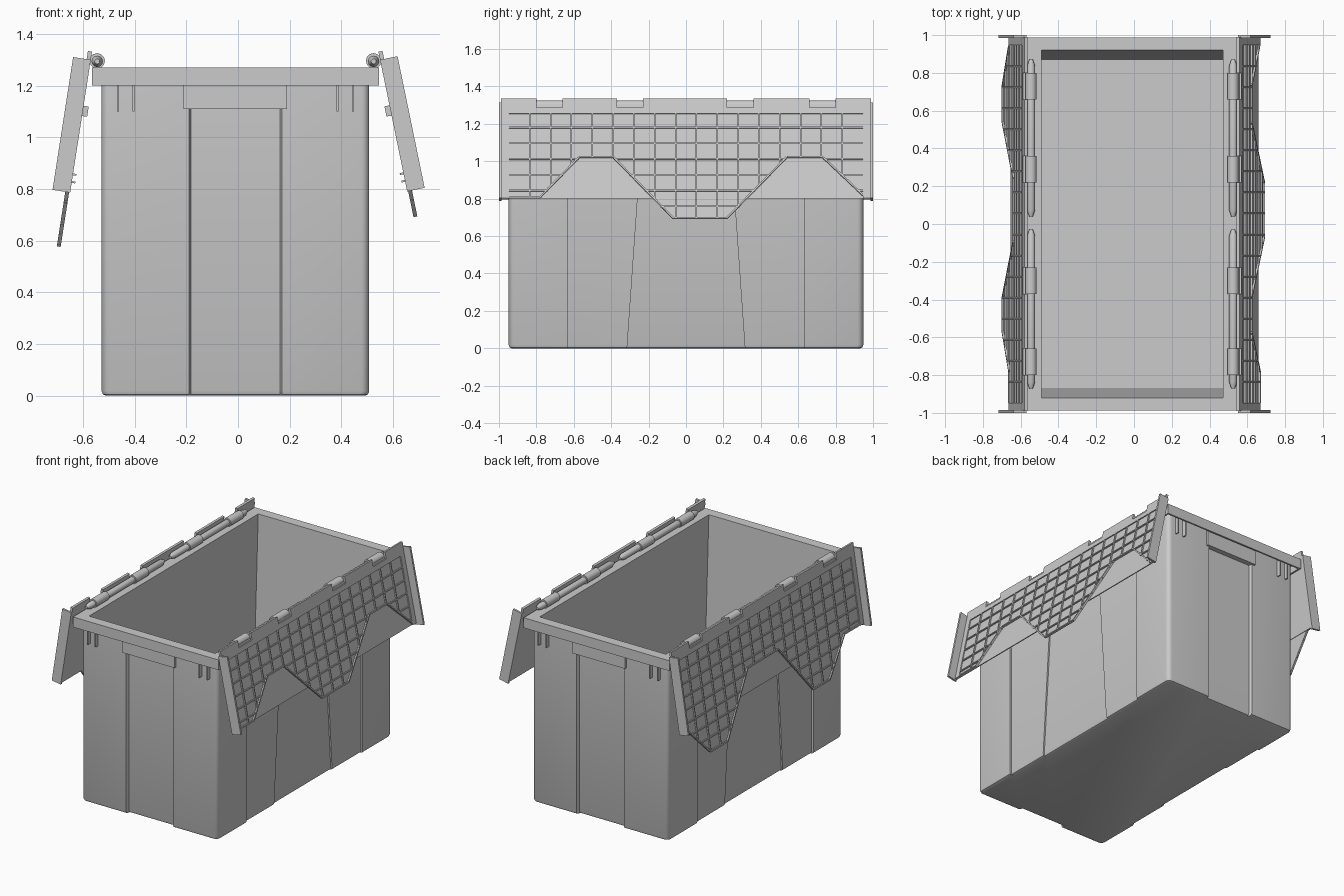
import bpy, bmesh, math
from mathutils import Vector

if "Cube" in bpy.data.objects:
    bpy.data.objects.remove(bpy.data.objects["Cube"])

CX = -0.01  # the tub sits slightly left of the overall centre


def finish(name, bm, smooth=False):
    bmesh.ops.recalc_face_normals(bm, faces=bm.faces[:])
    me = bpy.data.meshes.new(name)
    bm.to_mesh(me)
    bm.free()
    ob = bpy.data.objects.new(name, me)
    bpy.context.collection.objects.link(ob)
    if smooth:
        bpy.ops.object.select_all(action='DESELECT')
        ob.select_set(True)
        bpy.context.view_layer.objects.active = ob
        bpy.ops.object.shade_smooth_by_angle(angle=math.radians(35))
    return ob


def loft(bm, rings, cap_start=False, cap_end=False):
    vs = [[bm.verts.new(p) for p in r] for r in rings]
    n = len(vs[0])
    for a, b in zip(vs, vs[1:]):
        for i in range(n):
            j = (i + 1) % n
            bm.faces.new((a[i], a[j], b[j], b[i]))
    if cap_start:
        bm.faces.new(vs[0][::-1])
    if cap_end:
        bm.faces.new(vs[-1])


def prism(bm, pts, lo, hi, to_world):
    loft(bm, [[to_world(u, v, w) for u, v in pts] for w in (lo, hi)], True, True)


def box(bm, u0, u1, v0, v1, w0, w1, to_world=lambda u, v, w: Vector((u, v, w))):
    prism(bm, [(u0, v0), (u1, v0), (u1, v1), (u0, v1)], w0, w1, to_world)


def rod(bm, x, z, y0, y1, r, n=12, tip=0.0):
    rings = []
    for y, k in ((y0, 0.45), (y0 + tip, 1), (y1 - tip, 1), (y1, 0.45)):
        k = k if tip else 1
        rings.append([(x + r * k * math.cos(2 * math.pi * i / n), y,
                       z + r * k * math.sin(2 * math.pi * i / n)) for i in range(n)])
    if not tip:
        rings = [rings[0], rings[3]]
    loft(bm, rings, True, True)


def rect(hx, hy, z):
    return [(CX + sx * hx, sy * hy, z) for sx, sy in ((1, 1), (-1, 1), (-1, -1), (1, -1))]


def outline(z, e=0.0):
    """Tub cross-section with stepped panels on all four sides."""
    hx, hy, r = 0.518 - e, 0.948 - e, 0.03
    s = 0.315 - 0.07 * z
    q = [(hx - .022, s), (hx - .012, s), (hx - .012, .63), (hx, .63)]
    for i in range(6):
        a = math.pi / 2 * i / 5
        q.append((hx - r + r * math.cos(a), hy - r + r * math.sin(a)))
    q += [(.18, hy), (.172, hy - .022)]
    p = q + [(-x, y) for x, y in q[::-1]]
    p += [(-x, -y) for x, y in q] + [(x, -y) for x, y in q[::-1]]
    return [(CX + x, y, z) for x, y in p]


# Tub outer wall
bm = bmesh.new()
loft(bm, [outline(0, .016), outline(.005, .005), outline(.018), outline(1.25)], True)
finish("tub_outer_wall", bm, True)

# Tub inner lining, with sloping end walls
bm = bmesh.new()
loft(bm, [rect(.48, .868, .025), rect(.48, .92, 1.27)], True)
ob = finish("tub_inner_lining", bm)
ob.data.flip_normals()

# Rim with hollow downturned skirt
bm = bmesh.new()
loft(bm, [rect(.48, .92, 1.27), rect(.555, .988, 1.27), rect(.555, .988, 1.2),
          rect(.543, .976, 1.2), rect(.543, .976, 1.25), rect(.49, .922, 1.25)])
finish("rim", bm)

# Handle plates and short stiffening ribs under the rim at both ends
bm = bmesh.new()
for s in (-1, 1):
    box(bm, CX - .2, CX + .2, *sorted((s * .925, s * .962)), 1.11, 1.25)
    for x in (-.455, -.395, .395, .455):
        box(bm, CX + x - .004, CX + x + .004, *sorted((s * .94, s * .975)), 1.1, 1.25)
finish("end_plates_and_ribs", bm)

KNUCKLES = [(-.8, -.66), (-.37, -.23), (.22, .36), (.66, .8)]


def make_lid(side, top, direction, edge, hinge_x):
    """edge: zigzag lower border as (y, z) from -y to +y."""
    d = Vector((direction[0], 0, direction[1])).normalized()
    n = Vector((-d.z, 0, d.x)) if d.x > 0 else Vector((d.z, 0, -d.x))
    origin = Vector((top[0], 0, top[1]))

    def tw(u, v, w):
        return origin + Vector((0, u, 0)) + d * v + n * w

    prof = [(y, (top[1] - z) / -d.z) for y, z in edge]

    def depth(u):
        for (a, va), (b, vb) in zip(prof, prof[1:]):
            if a <= u <= b:
                return va + (vb - va) * (u - a) / (b - a)
        return 0

    # Base panel, side frame and hinge strip
    bm = bmesh.new()
    box(bm, -.988, .988, 0, .51, 0, .006, tw)
    for s in (-1, 1):
        box(bm, *sorted((s * .947, s * .988)), 0, .51, .004, .016, tw)
    box(bm, -.988, .988, .015, .05, .004, .016, tw)
    ends = [-.99] + [v for k in KNUCKLES for v in k] + [.99]
    for a, b in zip(ends[::2], ends[1::2]):
        box(bm, a, b, -.032, .016, 0, .016, tw)
    # Catches on the face towards the tub
    for u in (-.5, .5):
        box(bm, u - .04, u + .04, .18, .22, -.02, .001, tw)
        box(bm, u - .04, u + .04, .445, .452, -.014, .001, tw)
        box(bm, u - .04, u + .04, .475, .482, -.014, .001, tw)
    finish(side + "_lid_panel", bm)

    # End flanges
    bm = bmesh.new()
    for s in (-1, 1):
        box(bm, *sorted((s * .986, s)), 0, .52, 0, .069, tw)
    finish(side + "_lid_end_flanges", bm)

    # Zigzag plate
    bm = bmesh.new()
    prism(bm, [(prof[0][0], .05)] + prof + [(prof[-1][0], .05)], .004, .009, tw)
    # Raised border following the zigzag
    for (a, va), (b, vb) in zip(prof, prof[1:]):
        t = Vector((b - a, vb - va)).normalized() * .009
        prism(bm, [(a, va), (b, vb), (b + t.y, vb - t.x), (a + t.y, va - t.x)], .004, .019, tw)
    # Vertical ribs
    for i in range(1, 17):
        u = -.947 + i * 1.894 / 17
        box(bm, u - .004, u + .004, .05, depth(u) - .003, .006, .018, tw)
    # Horizontal ribs, clipped to the zigzag
    for i in range(8):
        v = .125 + i * .086
        cuts = [prof[0][0]] if prof[0][1] > v else []
        for (a, va), (b, vb) in zip(prof, prof[1:]):
            if (va - v) * (vb - v) < 0:
                cuts.append(a + (b - a) * (v - va) / (vb - va))
        if prof[-1][1] > v:
            cuts.append(prof[-1][0])
        for a, b in zip(cuts[::2], cuts[1::2]):
            box(bm, a, b, v - .004, v + .004, .006, .018, tw)
    finish(side + "_lid_toothed_grid", bm)

    # Hinge rods and knuckles
    bm = bmesh.new()
    rod(bm, hinge_x, 1.294, -.87, -.03, .022, tip=.035)
    rod(bm, hinge_x, 1.294, .04, .87, .022, tip=.035)
    for a, b in KNUCKLES:
        rod(bm, hinge_x, 1.296, a, b, .03)
    finish(side + "_hinge", bm, True)


make_lid("right", (.55, 1.30), (.105, -.51),
         [(-.947, .8), (-.78, .8), (-.57, 1.015), (-.39, 1.015), (-.07, .69),
          (.22, .69), (.54, 1.015), (.73, 1.015), (.947, .81)], .525)
make_lid("left", (-.57, 1.30), (-.08, -.515),
         [(-.947, .8), (-.78, .8), (-.57, .575), (-.39, .575), (-.09, .95),
          (.24, .95), (.54, .575), (.73, .575), (.947, .8)], -.545)
